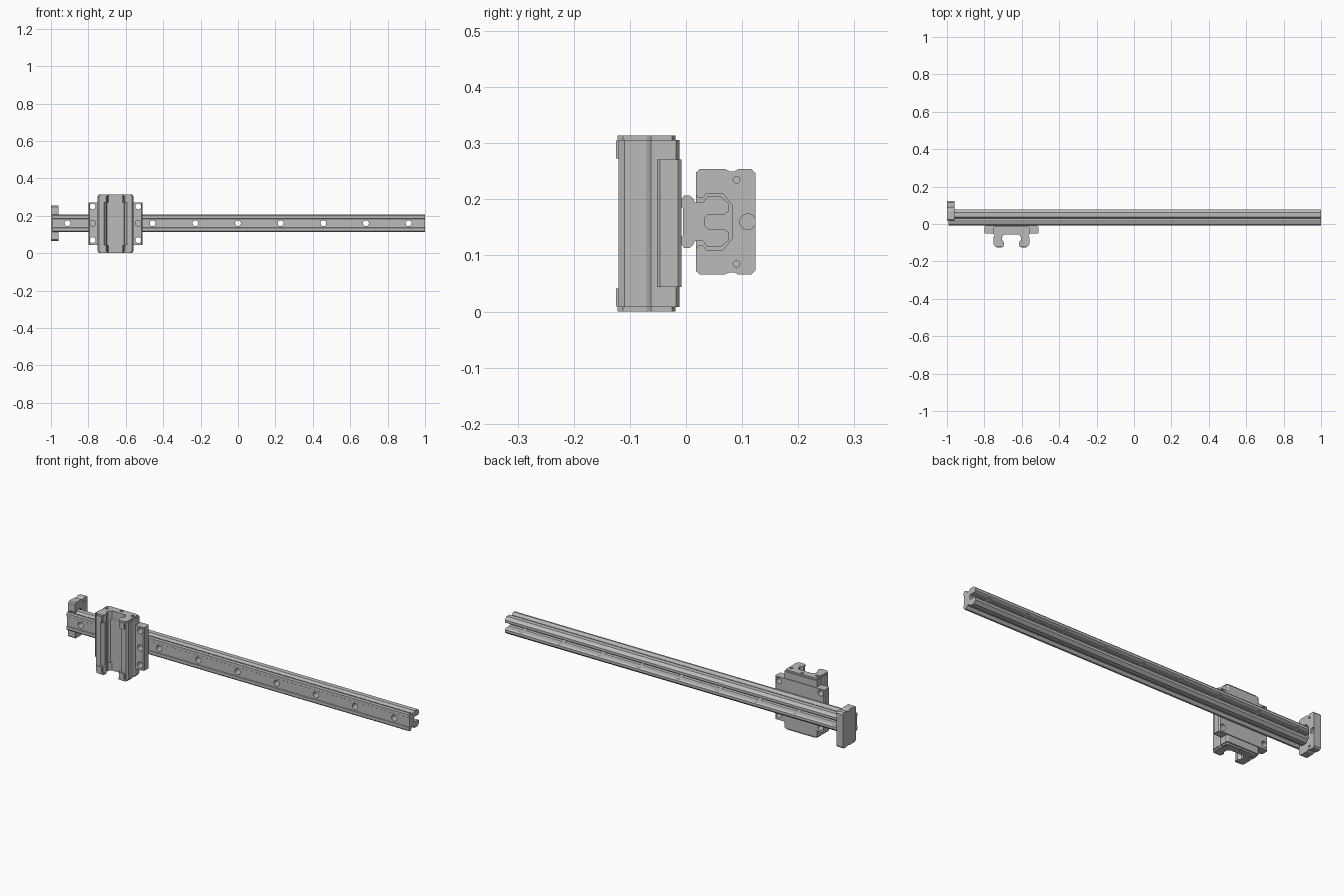
import bpy, bmesh, math
from mathutils import Vector

cube = bpy.data.objects.get("Cube")
if cube:
    bpy.data.objects.remove(cube, do_unlink=True)

GREY = (0.5, 0.5, 0.5, 1)
steel = bpy.data.materials.new("steel grey")
steel.use_nodes = True
steel.diffuse_color = GREY
steel.node_tree.nodes["Principled BSDF"].inputs["Base Color"].default_value = GREY

MID_Z = 0.16      # height of the rail axis
CAR_X = -0.655    # carriage position along the rail


def finish(name, bm):
    bmesh.ops.recalc_face_normals(bm, faces=bm.faces)
    mesh = bpy.data.meshes.new(name)
    bm.to_mesh(mesh)
    bm.free()
    mesh.materials.append(steel)
    ob = bpy.data.objects.new(name, mesh)
    bpy.context.collection.objects.link(ob)
    return ob


def mirrored(half):
    """Close a half profile of (across, offset) by mirroring the offset."""
    return half + [(a, -b) for a, b in reversed(half)]


def prism(name, loop, to_3d, start, end):
    bm = bmesh.new()
    lower = [bm.verts.new(to_3d(a, b, start)) for a, b in loop]
    upper = [bm.verts.new(to_3d(a, b, end)) for a, b in loop]
    bm.faces.new(lower)
    bm.faces.new(upper)
    for i in range(len(loop)):
        j = (i + 1) % len(loop)
        bm.faces.new((lower[i], lower[j], upper[j], upper[i]))
    return finish(name, bm)


def along_x(y, h, t):
    return (t, y, MID_Z + h)


def along_z(y, u, t):
    return (CAR_X + u, y, t)


def drill(target, holes):
    """Cut round holes given as (centre, axis, radius, length)."""
    bm = bmesh.new()
    for centre, axis, radius, length in holes:
        turn = Vector((0, 0, 1)).rotation_difference(Vector(axis)).to_matrix().to_4x4()
        turn.translation = centre
        bmesh.ops.create_cone(bm, cap_ends=True, segments=24, radius1=radius,
                              radius2=radius, depth=length, matrix=turn)
    cutter = finish("hole_cutter", bm)
    cutter.hide_render = True
    mod = target.modifiers.new("holes", 'BOOLEAN')
    mod.operation = 'DIFFERENCE'
    mod.solver = 'EXACT'
    mod.object = cutter
    bpy.ops.object.select_all(action='DESELECT')
    bpy.context.view_layer.objects.active = target
    target.select_set(True)
    bpy.ops.object.modifier_apply(modifier=mod.name)
    bpy.data.objects.remove(cutter, do_unlink=True)
    bpy.ops.object.shade_smooth_by_angle(angle=math.radians(25))


X, Y, Z = (1, 0, 0), (0, 1, 0), (0, 0, 1)

# Long rail: front plate, neck and slotted back
rail = prism("rail", mirrored([
    (-0.005, 0.022), (-0.005, 0.024), (-0.008, 0.026), (-0.008, 0.041),
    (-0.003, 0.047), (0.006, 0.047), (0.012, 0.042), (0.016, 0.034),
    (0.03, 0.034), (0.038, 0.045), (0.062, 0.045), (0.077, 0.032),
    (0.077, 0.019), (0.068, 0.013), (0.04, 0.013), (0.034, 0.008)]),
    along_x, -0.992, 1.0)
drill(rail, [((i * 0.228, 0.03, MID_Z), Y, 0.0155, 0.2) for i in range(-4, 5)])

# End stop: solid outer plate and a jaw that wraps the rail
outer = [(0.018, 0.088), (0.025, 0.094), (0.07, 0.094), (0.077, 0.09),
         (0.086, 0.09), (0.093, 0.094), (0.116, 0.094), (0.124, 0.086)]
inner = [(0.082, 0.03), (0.066, 0.05), (0.036, 0.05),
         (0.03, 0.042), (0.022, 0.042), (0.018, 0.048)]
prism("end_stop_plate", mirrored(outer), along_x, -1.0, -0.989)
jaw = prism("end_stop_jaw", mirrored(inner + outer), along_x, -0.99, -0.961)
drill(jaw, [((-0.961, 0.11, MID_Z), X, 0.014, 0.02)]
      + [((-0.961, 0.09, MID_Z + s * 0.075), X, 0.006, 0.03) for s in (-1, 1)])

# Carriage body: saddle with a channel running upward
outside = [(-0.012, 0.086), (-0.018, 0.095), (-0.055, 0.095), (-0.062, 0.091),
           (-0.07, 0.095), (-0.11, 0.095), (-0.12, 0.087)]
channel = [(-0.12, 0.062), (-0.11, 0.056), (-0.1, 0.048), (-0.088, 0.048),
           (-0.078, 0.054), (-0.066, 0.054), (-0.057, 0.046)]
prism("carriage_body", mirrored(outside + channel), along_z, 0.042, 0.272)

# Mounting flange with three bolt holes on each wing
flange = prism("mounting_flange", mirrored([
    (-0.008, 0.138), (-0.014, 0.144), (-0.046, 0.144), (-0.052, 0.138)]),
    along_z, 0.044, 0.271)
drill(flange, [((CAR_X + s * 0.122, -0.03, MID_Z + dz), Y, 0.0155, 0.1)
               for s in (-1, 1) for dz in (-0.09, 0, 0.09)])

# End caps, seal plates and front lips at both ends of the carriage
cap_channel = [(-0.12, 0.046), (-0.108, 0.04), (-0.098, 0.04),
               (-0.086, 0.051), (-0.07, 0.051), (-0.056, 0.038)]
seal = [(-0.019, 0.08), (-0.025, 0.09), (-0.056, 0.09), (-0.062, 0.086),
        (-0.07, 0.09), (-0.112, 0.09), (-0.122, 0.082)]
seal_channel = [(-0.122, 0.044)] + cap_channel[1:]
for side, label in ((-1, "lower"), (1, "upper")):
    def level(d):
        return 0.157 + side * d
    prism(label + "_end_cap", mirrored(outside + cap_channel), along_z,
          level(0.114), level(0.149))
    plate = prism(label + "_seal_plate", mirrored(seal + seal_channel), along_z,
                  level(0.148), level(0.157))
    drill(plate, [((CAR_X + u, y, level(0.157)), Z, 0.008, 0.008)
                  for u, y in ((-0.075, -0.047), (0, -0.03), (0.075, -0.047))])
    for hand, word in ((-1, "right"), (1, "left")):
        prism(f"{label}_{word}_front_lip",
              [(-0.116, hand * 0.048), (-0.116, hand * 0.082),
               (-0.125, hand * 0.08), (-0.125, hand * 0.05)],
              along_z, level(0.116), level(0.148))
